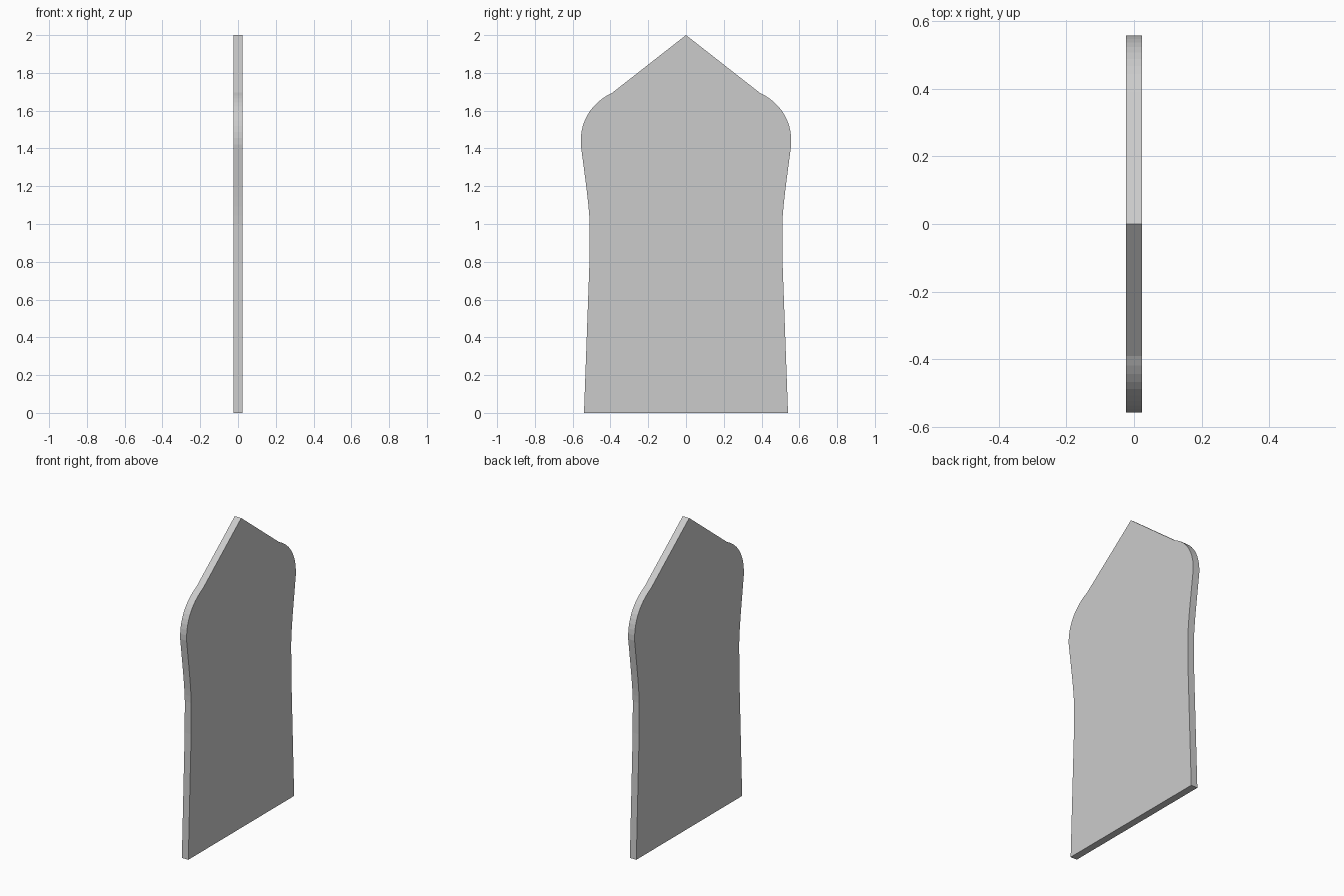
import bpy, bmesh
from mathutils import Vector
from mathutils.geometry import interpolate_bezier

if "Cube" in bpy.data.objects:
    bpy.data.objects.remove(bpy.data.objects["Cube"])

HALF_THICK = 0.023


def curve(a, b, c, d, n):
    pts = interpolate_bezier(*[Vector((p[0], p[1], 0)) for p in (a, b, c, d)], n)
    return [(p.x, p.y) for p in pts]


# Half outline (y, z): tapered lower side, flared waist, rounded shoulder, apex
half = [(0.54, 0.0), (0.511, 0.8)]
half += curve((0.51, 1.0), (0.513, 1.1), (0.531, 1.22), (0.557, 1.42), 8)
half += curve((0.557, 1.42), (0.564, 1.55), (0.495, 1.645), (0.39, 1.695), 12)[1:]
outline = half + [(0.0, 2.0)] + [(-y, z) for y, z in reversed(half)]

# Flat panel: outline extruded through its thickness
bm = bmesh.new()
face = bm.faces.new([bm.verts.new((-HALF_THICK, y, z)) for y, z in outline])
ext = bmesh.ops.extrude_face_region(bm, geom=[face], use_keep_orig=True)
moved = [g for g in ext["geom"] if isinstance(g, bmesh.types.BMVert)]
bmesh.ops.translate(bm, verts=moved, vec=(2 * HALF_THICK, 0, 0))
bmesh.ops.recalc_face_normals(bm, faces=bm.faces)

mesh = bpy.data.meshes.new("pointed_panel")
bm.to_mesh(mesh)
bm.free()
panel = bpy.data.objects.new("pointed_panel", mesh)
bpy.context.collection.objects.link(panel)
